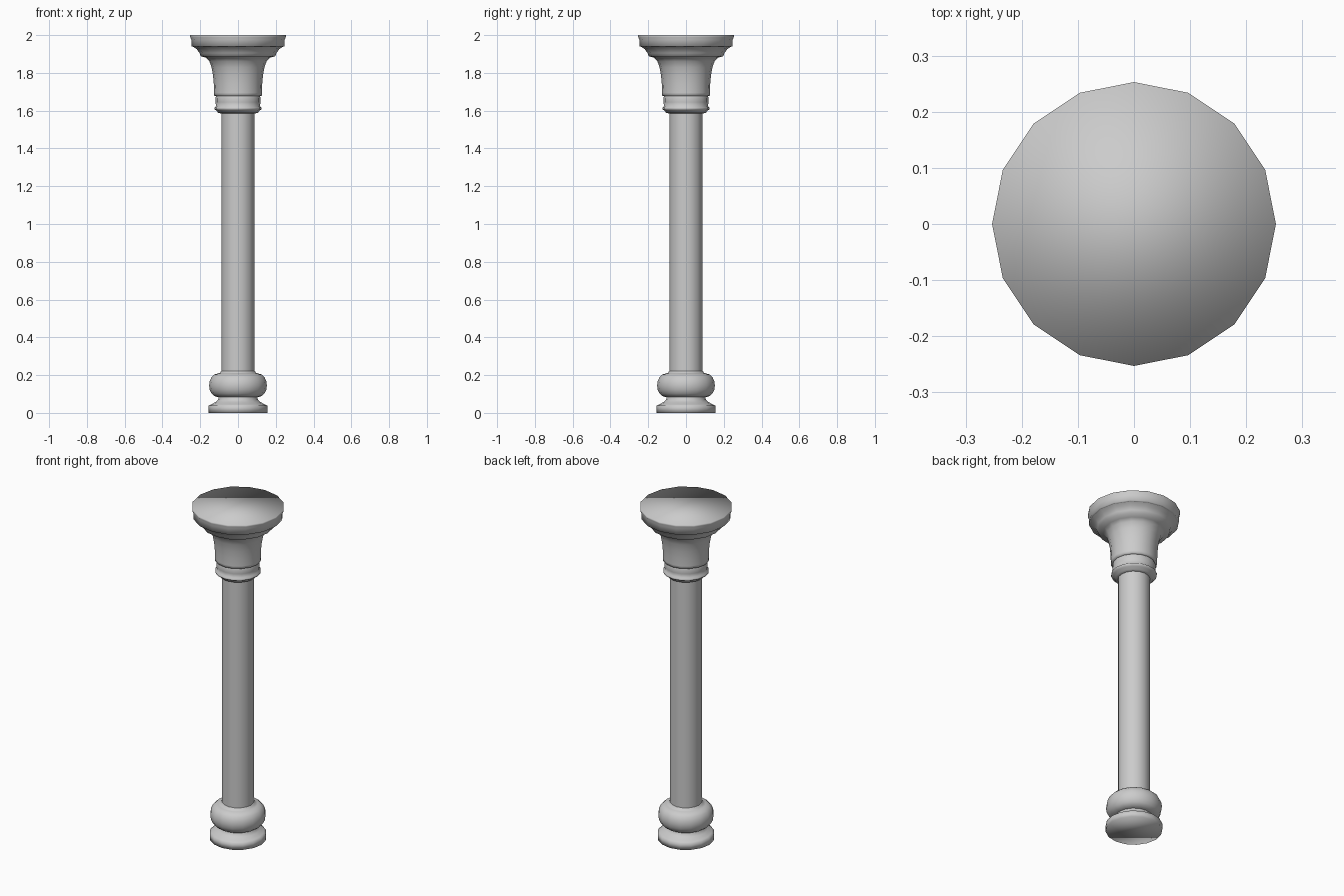
import bpy, bmesh
from math import cos, sin, pi

if "Cube" in bpy.data.objects:
    bpy.data.objects.remove(bpy.data.objects["Cube"])

SIDES = 16


def lathe(name, profile, cap_bottom=False, cap_top=False):
    """Revolve (radius, height) points, listed bottom to top, about z."""
    bm = bmesh.new()
    rings = [[bm.verts.new((r * cos(2 * pi * i / SIDES), r * sin(2 * pi * i / SIDES), z))
              for i in range(SIDES)] for r, z in profile]
    for low, high in zip(rings, rings[1:]):
        for i in range(SIDES):
            j = (i + 1) % SIDES
            bm.faces.new((low[i], low[j], high[j], high[i]))
    if cap_bottom:
        bm.faces.new(rings[0][::-1])
    if cap_top:
        bm.faces.new(rings[-1])
    mesh = bpy.data.meshes.new(name)
    bm.to_mesh(mesh)
    bm.free()
    mesh.shade_smooth()
    obj = bpy.data.objects.new(name, mesh)
    bpy.context.collection.objects.link(obj)
    return obj


# Foot disc with the hollow moulding above it
lathe("base_plinth", [(0.155, 0), (0.155, 0.038), (0.142, 0.045), (0.118, 0.058),
                      (0.105, 0.07), (0.103, 0.083)], cap_bottom=True)

# Rounded cushion ring
cushion = [(0.103, 0.083)]
for k in range(9):
    a = -pi / 2 + pi * k / 8
    cushion.append((0.108 + 0.045 * cos(a), 0.146 + 0.062 * sin(a)))
cushion += [(0.095, 0.212), (0.092, 0.22), (0.088, 0.222)]
lathe("base_cushion", cushion)

# Plain shaft
lathe("shaft", [(0.088, 0.222), (0.088, 1.585)])

# Neck ring
lathe("neck_ring", [(0.088, 1.585), (0.105, 1.588), (0.115, 1.602), (0.125, 1.607),
                    (0.125, 1.616), (0.116, 1.622), (0.119, 1.645), (0.119, 1.668),
                    (0.116, 1.677)])

# Flared bell of the capital
lathe("capital_bell", [(0.116, 1.677), (0.127, 1.68), (0.127, 1.695), (0.128, 1.74),
                       (0.132, 1.785), (0.14, 1.83), (0.152, 1.862), (0.168, 1.88),
                       (0.197, 1.888), (0.204, 1.905), (0.218, 1.925), (0.237, 1.938)])

# Top slab
lathe("capital_slab", [(0.237, 1.938), (0.247, 1.94), (0.247, 1.975), (0.253, 1.99),
                       (0.253, 2.0)], cap_top=True)
